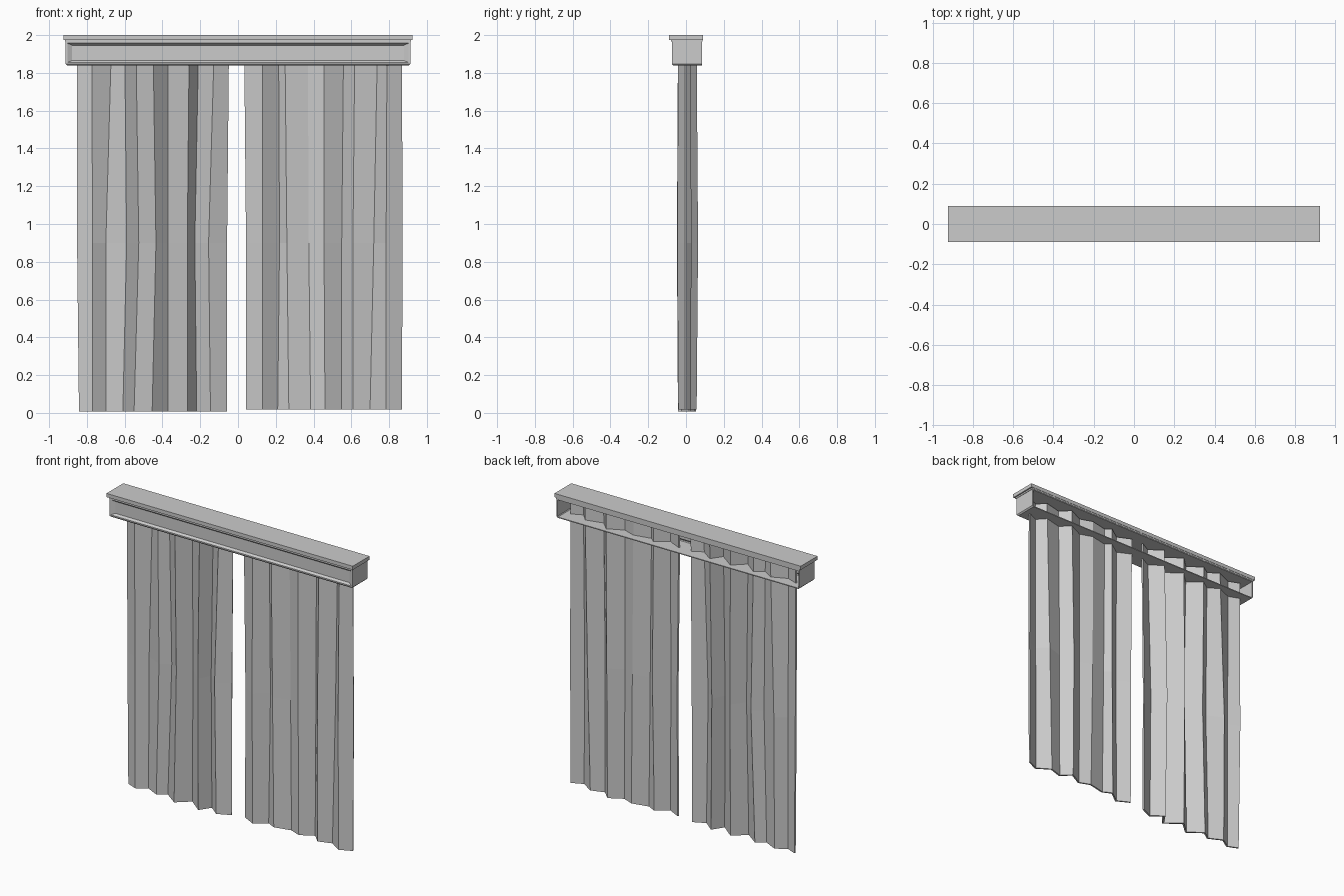
import bpy
import bmesh

old = bpy.data.objects.get("Cube")
if old:
    bpy.data.objects.remove(old, do_unlink=True)

grey = bpy.data.materials.new("plain grey")
grey.use_nodes = True
grey.diffuse_color = (0.6, 0.6, 0.6, 1)
grey.node_tree.nodes["Principled BSDF"].inputs["Base Color"].default_value = (0.6, 0.6, 0.6, 1)


def add_object(name, bm, thickness=0.0, offset=0.0):
    """Turn a bmesh into a flat shaded object, thickened if asked."""
    bmesh.ops.recalc_face_normals(bm, faces=bm.faces)
    mesh = bpy.data.meshes.new(name)
    bm.to_mesh(mesh)
    bm.free()
    mesh.materials.append(grey)
    obj = bpy.data.objects.new(name, mesh)
    bpy.context.collection.objects.link(obj)
    if thickness:
        solid = obj.modifiers.new("thickness", "SOLIDIFY")
        solid.thickness = thickness
        solid.offset = offset
        solid.use_even_offset = True
    return obj


def box(low, high):
    bm = bmesh.new()
    bmesh.ops.create_cube(bm, size=1)
    for v in bm.verts:
        for i in range(3):
            v.co[i] = high[i] if v.co[i] > 0 else low[i]
    return bm


def facing(bm, axis, sign):
    """Faces pointing along one axis direction."""
    bmesh.ops.recalc_face_normals(bm, faces=bm.faces)
    return [f for f in bm.faces if f.normal[axis] * sign > 0.9]


# Top board with a chamfer under its front and side edges
bm = box((-0.925, -0.09, 1.975), (0.925, 0.09, 2.0))
add_object("pelmet_top_board", bm)
bm = box((-0.915, -0.08, 1.965), (0.915, 0.088, 1.975))
add_object("pelmet_top_moulding", bm)

# Pelmet channel: open at the back, with a recessed front panel
bm = box((-0.912, -0.075, 1.838), (0.912, 0.086, 1.966))
bottom = facing(bm, 2, -1)[0]
front = facing(bm, 1, -1)[0]
edges = [e for e in bottom.edges if not all(v.co.y > 0 for v in e.verts)]
bmesh.ops.bevel(bm, geom=edges, offset=0.008, segments=1, affect="EDGES")
bmesh.ops.delete(bm, geom=facing(bm, 1, 1), context="FACES")
front = max(bm.faces, key=lambda f: f.calc_area() if f.normal.y < -0.9 else 0)
bmesh.ops.inset_region(bm, faces=[front], thickness=0.012)
bmesh.ops.inset_region(bm, faces=[front], thickness=0.016, depth=-0.014)
for v in front.verts:
    v.co.x *= 0.985
add_object("pelmet_channel", bm, 0.006, -1)


def curtain(name, xs, ys, middle_sway, top_sway, levels):
    """Pleated cloth: one zigzag per level, joined by quads."""
    bm = bmesh.new()
    rows = []
    still = [0] * len(xs)
    for z, sway, depth in zip(levels, (still, middle_sway, top_sway), (1.0, 1.15, 1.0)):
        rows.append([bm.verts.new(((x + s) / 100, y * depth / 100, z))
                     for x, y, s in zip(xs, ys, sway)])
    for low, high in zip(rows, rows[1:]):
        for i in range(len(xs) - 1):
            bm.faces.new((low[i], low[i + 1], high[i + 1], high[i]))
    return add_object(name, bm, 0.01)


# Pleat positions in hundredths of a unit, from -x to +x
curtain("right_curtain",
        (-84, -77, -70, -61, -55, -45.5, -37, -27, -22, -14.5, -6),
        (3, 0, 4.5, 0, 4, -3, 4.5, -3.5, 4, -2, 2),
        (-1, 0, 0, 2, 2.5, 2, 0, 0, -1, -1, 0),
        (-1, -0.5, 3, 1, 1, 0.5, 0, 1, 1, 2, 1),
        (0.007, 0.9, 1.95))
curtain("left_curtain",
        (4.5, 13, 21, 27, 38.5, 46, 55, 61, 70, 78.5, 86.5),
        (2, -2.5, 3.5, 0.5, 3, 0, 5, -1, 2, -3.5, 0),
        (0, 0, 1, -1, -1, -0.5, 0, 0, 2, 0, 0.5),
        (-1, 0, 0.5, -2, -1.5, -0.5, 1, 1, 4, 0.5, 0),
        (0.018, 0.9, 1.95))
